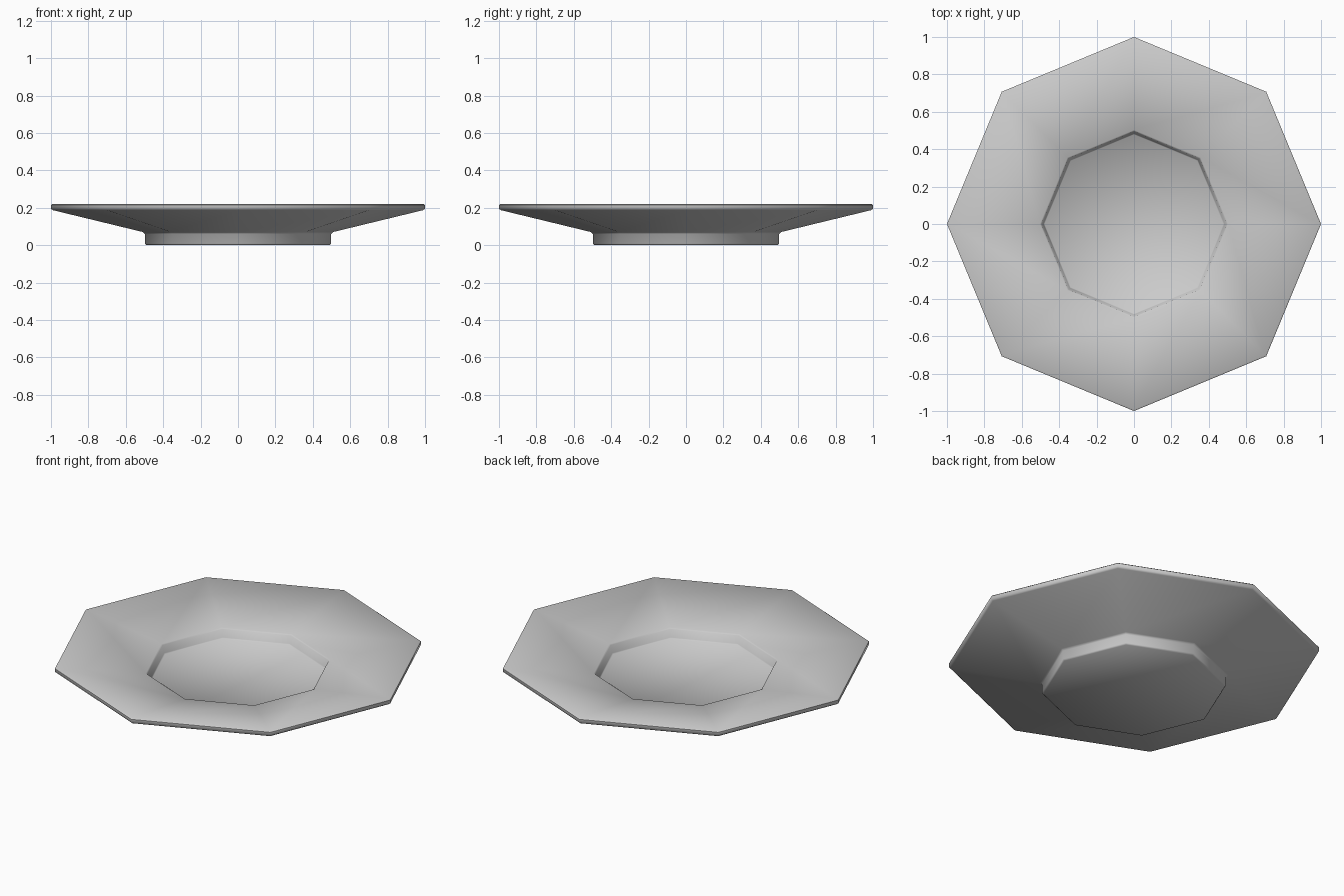
import bpy, bmesh, math

if "Cube" in bpy.data.objects:
    bpy.data.objects.remove(bpy.data.objects["Cube"])

SIDES = 8

# Half cross-section (radius, height), from foot underside round to well floor
profile = [
    (0.49, 0.0), (0.498, 0.008),                  # foot
    (0.498, 0.06), (0.508, 0.07),
    (0.99, 0.187), (1.0, 0.195),                  # sloping underside and rim
    (1.0, 0.214), (0.992, 0.22),
    (0.503, 0.146), (0.495, 0.14),                # sloping top and well lip
    (0.484, 0.096), (0.478, 0.09),                # well wall to floor
]

# Plate: profile swept round eight sides, corners on the axes
bm = bmesh.new()
rings = []
for r, z in profile:
    rings.append([bm.verts.new((r * math.cos(2 * math.pi * i / SIDES),
                                r * math.sin(2 * math.pi * i / SIDES), z))
                  for i in range(SIDES)])
for a, b in zip(rings, rings[1:]):
    for i in range(SIDES):
        j = (i + 1) % SIDES
        bm.faces.new((a[i], a[j], b[j], b[i]))
bm.faces.new(rings[0][::-1])                      # foot underside
bm.faces.new(rings[-1])                           # well floor
bmesh.ops.recalc_face_normals(bm, faces=bm.faces[:])

mesh = bpy.data.meshes.new("octagonal_plate")
bm.to_mesh(mesh)
bm.free()
plate = bpy.data.objects.new("octagonal_plate", mesh)
bpy.context.collection.objects.link(plate)
bpy.context.view_layer.objects.active = plate
plate.select_set(True)
bpy.ops.object.shade_smooth_by_angle(angle=math.radians(50))
